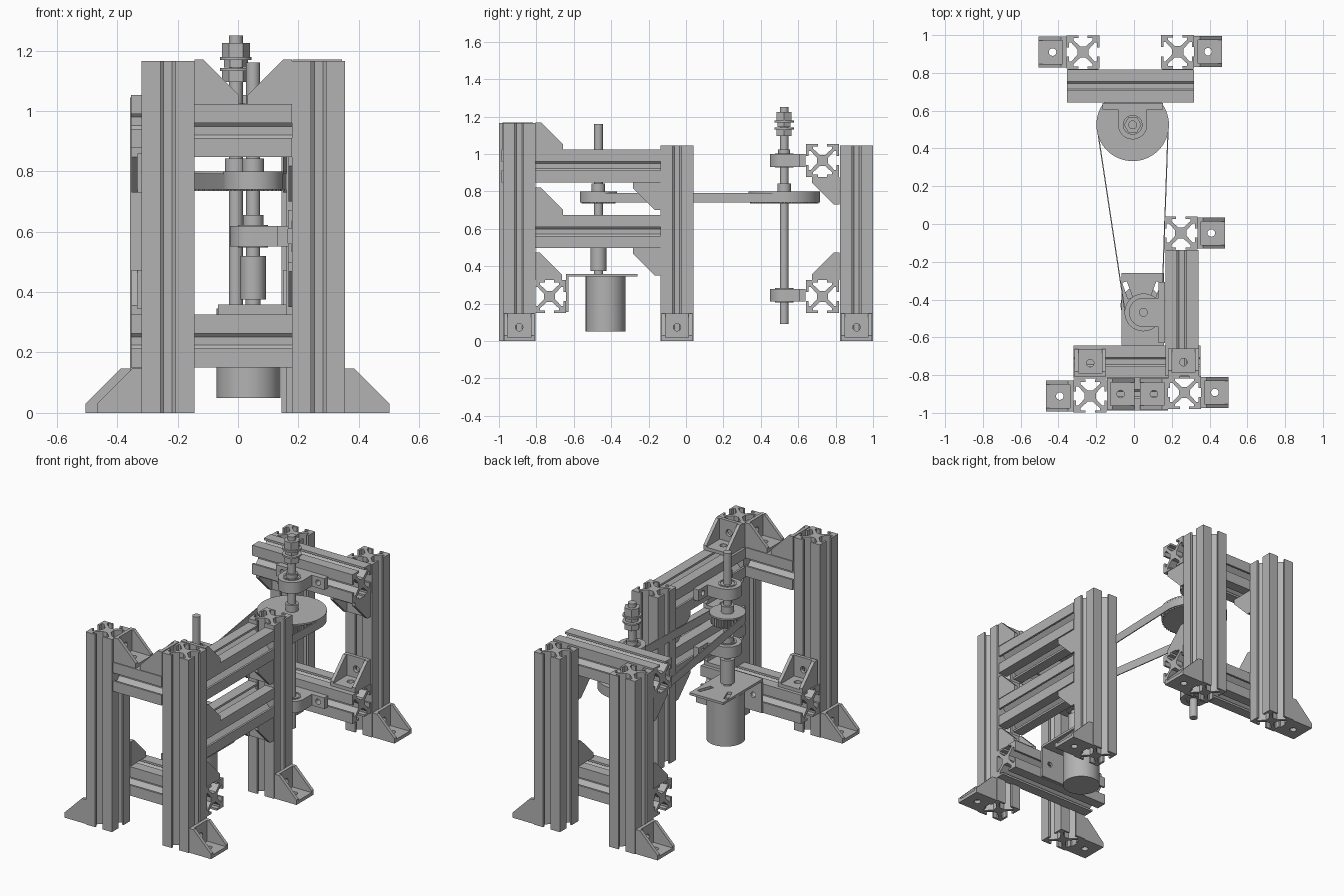
import bpy, bmesh, math
from mathutils import Vector, Matrix

if "Cube" in bpy.data.objects:
    bpy.data.objects.remove(bpy.data.objects["Cube"], do_unlink=True)

X, Y, Z = Vector((1, 0, 0)), Vector((0, 1, 0)), Vector((0, 0, 1))
S = 0.175          # extrusion width
L = 0.147          # bracket leg length

metal = bpy.data.materials.new("plain grey metal")
metal.use_nodes = True
GREY = (0.45, 0.45, 0.45, 1)
metal.diffuse_color = GREY
metal.node_tree.nodes["Principled BSDF"].inputs["Base Color"].default_value = GREY


# ---- helpers ----
def frame(origin, ax, ay, az):
    return Matrix.Translation(Vector(origin)) @ Matrix((ax, ay, az)).transposed().to_4x4()


def finish(bm, name, smooth=False):
    bmesh.ops.recalc_face_normals(bm, faces=bm.faces)
    mesh = bpy.data.meshes.new(name)
    bm.to_mesh(mesh)
    bm.free()
    mesh.materials.append(metal)
    obj = bpy.data.objects.new(name, mesh)
    bpy.context.collection.objects.link(obj)
    if smooth:
        bpy.ops.object.select_all(action='DESELECT')
        obj.select_set(True)
        bpy.context.view_layer.objects.active = obj
        bpy.ops.object.shade_smooth_by_angle(angle=math.radians(35))
    return obj


def add_prism(bm, pts, depth, m):
    lo = [bm.verts.new(m @ Vector((x, y, 0))) for x, y in pts]
    hi = [bm.verts.new(m @ Vector((x, y, depth))) for x, y in pts]
    bm.faces.new(lo[::-1])
    bm.faces.new(hi)
    for i in range(len(pts)):
        j = (i + 1) % len(pts)
        bm.faces.new((lo[i], lo[j], hi[j], hi[i]))


def add_ring(bm, outer, inner, depth, m):
    rows = [[bm.verts.new(m @ Vector((x, y, z))) for x, y in loop]
            for loop, z in ((outer, 0), (outer, depth), (inner, depth), (inner, 0))]
    n = len(outer)
    for a in range(4):
        p, q = rows[a], rows[(a + 1) % 4]
        for i in range(n):
            j = (i + 1) % n
            bm.faces.new((p[i], p[j], q[j], q[i]))


def circle(r, n=40, cx=0, cy=0):
    return [(cx + r * math.cos(math.tau * i / n), cy + r * math.sin(math.tau * i / n)) for i in range(n)]


def rect(x0, x1, y0, y1):
    return [(x0, y0), (x1, y0), (x1, y1), (x0, y1)]


def add_disc(bm, c, r, z0, z1, n=40):
    add_prism(bm, circle(r, n), z1 - z0, Matrix.Translation((c[0], c[1], z0)))


def disc(name, c, r, z0, z1, n=40):
    bm = bmesh.new()
    add_disc(bm, c, r, z0, z1, n)
    return finish(bm, name, n > 8)


def add_holed_plate(bm, a, b, r, depth, m):
    hole = circle(r, 16)
    edge = [(a * x / max(abs(x), abs(y)), b * y / max(abs(x), abs(y))) for x, y in hole]
    add_ring(bm, edge, hole, depth, m)


# ---- slotted extrusion: one corner of the section, turned four times ----
CORNER = [(.34, .16), (.72, .58), (.86, .58), (.86, .28), (1, .28), (1, 1)]
CORNER += [(y, x) for x, y in CORNER[-2::-1]]
SECTION = []
for k in range(4):
    c, s = (1, 0, -1, 0)[k], (0, 1, 0, -1)[k]
    SECTION += [((x * c - y * s) * S / 2, (x * s + y * c) * S / 2) for x, y in CORNER]


def extrusion(name, start, axis, length):
    axes = {0: (Y, Z, X), 1: (Z, X, Y), 2: (X, Y, Z)}[axis]
    bm = bmesh.new()
    add_prism(bm, SECTION, length, frame(start, *axes))
    return finish(bm, name)


def bracket(name, corner, u, v):
    """Hollow corner bracket: two holed plates and two sloped cheeks."""
    w, o, t, half = u.cross(v), Vector(corner), 0.02, 0.082
    bm = bmesh.new()
    cheek = [(0, 0), (L, 0), (L, .03), (.03, L), (0, L)]
    for side in (-half, half - t):
        add_prism(bm, cheek, t, frame(o + w * side, u, v, w))
    add_holed_plate(bm, half - t, L / 2, .02, t, frame(o + u * L / 2, w, u, v))
    add_holed_plate(bm, L / 2, half - t, .02, t, frame(o + v * L / 2, v, w, u))
    return finish(bm, name)


# ---- posts with feet ----
H = S / 2
for name, x, y, top, side in (("front_left_side_post", -.232, -.911, 1.165, -1),
                              ("front_right_side_post", .267, -.892, 1.165, 1),
                              ("middle_post", .248, -.048, 1.045, 1),
                              ("back_left_side_post", -.27, .91, 1.045, -1),
                              ("back_right_side_post", .231, .912, 1.045, 1)):
    extrusion(name, (x, y, 0), 2, top)
    bracket(name + "_foot", (x + side * H, y, 0), X * side, Z)

# ---- cross beams ----
extrusion("front_top_beam", (-.144, -.9, .935), 0, .323)
extrusion("front_lower_beam", (-.32, -.73, .238), 0, .672)
for label, z in (("upper", .935), ("lower", .585)):
    extrusion(label + "_side_beam", (.253, -.805, z), 1, .668)
    bracket(label + "_side_beam_front_bracket", (.262, -.805, z + H), Y, Z)
    bracket(label + "_side_beam_rear_bracket", (.25, -.137, z - H), -Y, -Z)
for label, z in (("upper", .965), ("lower", .238)):
    extrusion(label + "_back_beam", (-.355, .73, z), 0, .672)

# ---- corner brackets on the beams ----
for x in (-.232, .262):
    bracket("front_lower_bracket", (x, -.81, .238 + H), Y, Z)
for x in (-.27, .231):
    bracket("back_upper_bracket", (x, .82, .965 - H), -Y, -Z)
    bracket("back_lower_bracket", (x, .82, .238 + H), -Y, Z)
bracket("front_top_bracket", (-.144, -.9, .935 + H), X, Z)
bracket("front_top_bracket", (.179, -.9, .935 + H), -X, Z)

# ---- flanged bearing blocks; local +y points to the supporting beam ----
BIG, SMALL = Vector((-.007, .525)), Vector((.05, -.468))


def bearing(name, c, z, to_beam):
    right, thick, r, reach = to_beam.cross(Z), .068, .077, .115
    m = frame((c.x, c.y, z - thick / 2), right, to_beam, Z)
    arc = [(r * math.cos(a), r * math.sin(a)) for a in
           (math.pi + math.pi * i / 20 for i in range(21))]
    bm = bmesh.new()
    add_prism(bm, arc + [(r, reach), (-r, reach)], thick, m)
    for side in (-1, 1):
        centre = Vector((c.x, c.y, z)) + right * side * .119 + to_beam * (reach - .035)
        add_holed_plate(bm, .042, thick / 2, .016, .035, frame(centre, -right, Z, to_beam))
    add_ring(bm, circle(.05), circle(.04), thick + .008, m @ Matrix.Translation((0, 0, -.004)))
    finish(bm, name, True)


bearing("upper_back_bearing", BIG, .965, Y)
bearing("lower_back_bearing", BIG, .245, Y)
bearing("upper_side_bearing", SMALL, .935, X)
bearing("lower_side_bearing", SMALL, .585, X)


# ---- pulleys and shafts ----
def pulley(name, c, r, teeth):
    n = teeth * 4
    gear = [((r - .008 * (i % 4 > 1)) * math.cos(math.tau * i / n),
             (r - .008 * (i % 4 > 1)) * math.sin(math.tau * i / n)) for i in range(n)]
    bm = bmesh.new()
    add_prism(bm, gear, .06, Matrix.Translation((c.x, c.y, .735)))
    finish(bm, name)
    disc(name + "_flange", c, r + .008, .79, .8, 64)
    disc(name + "_hub", c, .036, .8, .842)


pulley("large_pulley", BIG, .184, 60)
pulley("small_pulley", SMALL, .092, 30)
disc("back_shaft", BIG, .023, .09, 1.25)
disc("front_shaft", SMALL, .023, .5, 1.16)
disc("front_shaft_collar", SMALL, .034, .62, .655)
disc("back_shaft_collar", BIG, .032, 1.0, 1.025)

# ---- nuts and washers on the back shaft ----
for z0, z1 in ((1.095, 1.132), (1.178, 1.225)):
    disc("shaft_nut", BIG, .046, z0, z1, 6)
disc("lock_nut", BIG, .04, 1.144, 1.168, 6)
for z in (1.132, 1.168):
    disc("washer", BIG, .052, z, z + .01)

# ---- belt: two arcs joined by tangents ----
d = BIG - SMALL
phi = math.atan2(d.y, d.x)
RB, RS = .185, .093
beta = math.acos((RS - RB) / d.length)


def belt_loop(extra):
    loop = []
    for c, r, a0, a1 in ((BIG, RB, phi - beta, phi + beta),
                         (SMALL, RS, phi + beta, phi + math.tau - beta)):
        for i in range(33):
            a = a0 + (a1 - a0) * i / 32
            loop.append((c.x + (r + extra) * math.cos(a), c.y + (r + extra) * math.sin(a)))
    return loop


bm = bmesh.new()
add_ring(bm, belt_loop(.006), belt_loop(0), .052, Matrix.Translation((0, 0, .74)))
finish(bm, "drive_belt", True)

# ---- motor, coupler and angle plate ----
disc("motor_body", (.035, -.43), .106, .05, .345, 56)
disc("motor_shaft", SMALL, .025, .34, .4)
disc("shaft_coupler", SMALL, .042, .375, .52)

bm = bmesh.new()
add_prism(bm, rect(-.067, .16, -.642, -.26), .014, Matrix.Translation((0, 0, .345)))
plate = finish(bm, "motor_plate")
bm = bmesh.new()
for x, y, turn in ((-.035, -.35, .35), (.115, -.35, -.35)):
    m = Matrix.Translation((x, y, .3)) @ Matrix.Rotation(turn, 4, 'Z')
    add_prism(bm, rect(-.013, .013, -.045, .045), .1, m)
cutter = finish(bm, "slot_cutter")
cutter.hide_render = True
cutter.hide_set(True)
slots = plate.modifiers.new("slots", 'BOOLEAN')
slots.operation, slots.object, slots.solver = 'DIFFERENCE', cutter, 'EXACT'
bpy.context.view_layer.update()
cut = bpy.data.meshes.new_from_object(plate.evaluated_get(bpy.context.evaluated_depsgraph_get()))
plate.modifiers.clear()
plate.data = cut
bpy.data.objects.remove(cutter, do_unlink=True)

bm = bmesh.new()
for x in (-.0102, .1032):
    add_holed_plate(bm, .0567, .095, .016, .014, frame((x, -.628, .25), X, Z, -Y))
finish(bm, "motor_plate_flange")
